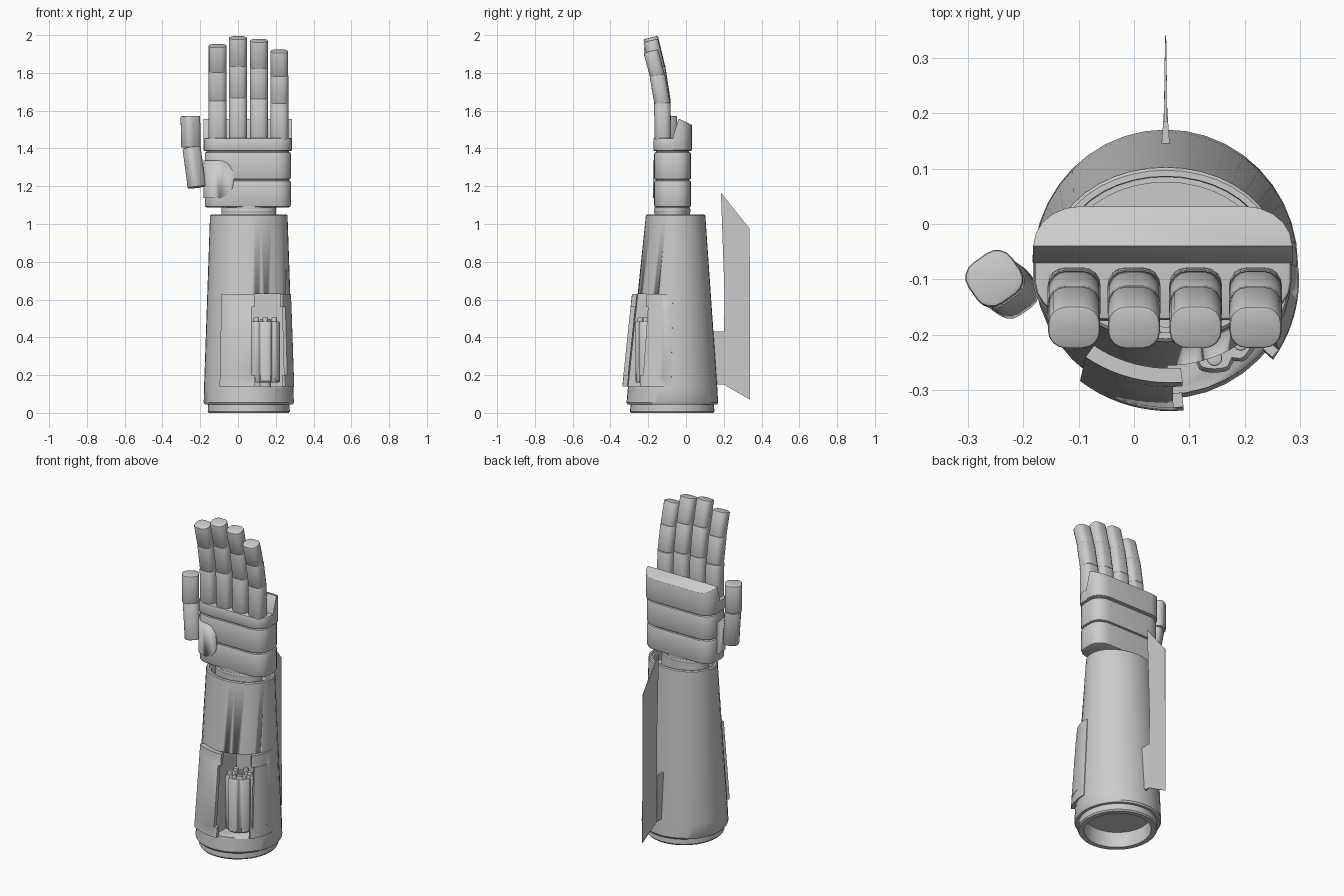
import bpy, bmesh
from math import sin, cos, pi, radians
from mathutils import Vector

if "Cube" in bpy.data.objects:
    bpy.data.objects.remove(bpy.data.objects["Cube"])

CX = 0.057  # forearm axis


def loft(name, rings, bevel=0, angle=35, segs=2):
    """Skin closed rings of equal point count, capping both ends."""
    bm = bmesh.new()
    vs = [[bm.verts.new(p) for p in r] for r in rings]
    n = len(vs[0])
    for a, b in zip(vs, vs[1:]):
        for i in range(n):
            j = (i + 1) % n
            bm.faces.new((a[i], a[j], b[j], b[i]))
    bm.faces.new(vs[0][::-1])
    bm.faces.new(vs[-1])
    bmesh.ops.recalc_face_normals(bm, faces=bm.faces)
    me = bpy.data.meshes.new(name)
    bm.to_mesh(me)
    bm.free()
    ob = bpy.data.objects.new(name, me)
    bpy.context.collection.objects.link(ob)
    bpy.ops.object.select_all(action='DESELECT')
    bpy.context.view_layer.objects.active = ob
    ob.select_set(True)
    if bevel:
        m = ob.modifiers.new("bevel", 'BEVEL')
        m.width, m.segments = bevel, segs
        m.limit_method, m.angle_limit = 'ANGLE', radians(50)
        bpy.ops.object.modifier_apply(modifier=m.name)
    bpy.ops.object.shade_smooth_by_angle(angle=radians(angle))
    return ob


def boolean(ob, cutter, op):
    bpy.ops.object.select_all(action='DESELECT')
    bpy.context.view_layer.objects.active = ob
    ob.select_set(True)
    m = ob.modifiers.new("bool", 'BOOLEAN')
    m.object, m.operation, m.solver = cutter, op, 'EXACT'
    bpy.ops.object.modifier_apply(modifier=m.name)
    bpy.data.objects.remove(cutter)


def ellipse(z, rx, ry, cx, cy, n=40):
    return [(cx + rx * cos(2 * pi * i / n), cy + ry * sin(2 * pi * i / n), z) for i in range(n)]


def rounded_rect(hx, hy, rx, ry, n=4):
    pts = []
    for q, (sx, sy) in enumerate([(1, 1), (-1, 1), (-1, -1), (1, -1)]):
        for i in range(n + 1):
            a = (q + i / n) * pi / 2
            pts.append((sx * (hx - rx) + rx * cos(a), sy * (hy - ry) + ry * sin(a)))
    return pts


def arm(z):
    """Forearm section (rx, ry, cy) at height z."""
    t = (z - 0.13) / 0.92
    return 0.237 - 0.032 * t, 0.237 - 0.08 * t, -0.071 + 0.016 * t


# Forearm shell with hollow ends
def ring(z, off=0.0):
    rx, ry, cy = arm(z)
    return ellipse(z, rx + off, ry + off, CX, cy)


forearm = loft("forearm_shell", [
    ring(0.09, -0.058), ring(0.0, -0.058), ring(0.0, -0.03), ring(0.008, -0.024),
    ring(0.045, -0.024), ring(0.045, -0.008), ring(0.055, -0.001), ring(0.13),
    ring(1.045), ring(1.05, -0.005), ring(1.05, -0.016), ring(1.035, -0.018),
    ring(1.035, -0.028), ring(0.98, -0.028)])

# Open compartment in the forearm front
cut = loft("cutter", [[(x, y, z) for x, y in ((0.06, -0.5), (0.255, -0.5), (0.255, -0.1), (0.06, -0.1))]
                      for z in (0.14, 0.63)])
boolean(forearm, cut, 'DIFFERENCE')


# Sliding doors that follow the forearm surface, with stepped inner edges
def door(name, a_outer, a_inner, a_step, off_outer, off_inner, thick):
    rings = []
    for z, a_edge in ((0.14, a_inner), (0.2, a_inner), (0.201, a_step),
                      (0.56, a_step), (0.561, a_inner), (0.63, a_inner)):
        rx, ry, cy = arm(z)
        n, outer, inner = 10, [], []
        for i in range(n + 1):
            t = i / n
            a = radians(a_outer + (a_edge - a_outer) * t)
            o = off_outer + (off_inner - off_outer) * t
            outer.append((CX + (rx + o) * sin(a), cy - (ry + o) * cos(a), z))
            o -= thick
            inner.append((CX + (rx + o) * sin(a), cy - (ry + o) * cos(a), z))
        rings.append(outer + inner[::-1])
    return loft(name, rings)


door("left_door", -36, 7, 3, 0.026, 0.031, 0.026)
door("right_door", 88, 48, 52, 0.003, 0.024, 0.022)

# Fluted drum with pins inside the compartment
DX, DY = 0.145, -0.187


def drum_ring(z, r):
    pts = []
    for i in range(72):
        a = 2 * pi * i / 72
        k = r - 0.012 * max(0, cos(6 * a)) ** 3
        pts.append((DX + k * cos(a), DY + k * sin(a), z))
    return pts


loft("drum", [drum_ring(0.16, 0.074), drum_ring(0.168, 0.081),
              drum_ring(0.475, 0.081), drum_ring(0.485, 0.074)])
for i in range(6):
    a = (i + 0.5) * pi / 3
    px, py = DX + 0.055 * cos(a), DY + 0.055 * sin(a)
    loft("drum_pin", [ellipse(z, 0.014, 0.014, px, py, 12) for z in (0.47, 0.505)], 0.003)
loft("drum_hub", [ellipse(z, r, r, DX, DY, 20) for z, r in
                  ((0.47, 0.027), (0.498, 0.027), (0.498, 0.017), (0.488, 0.017))])
loft("drum_axle", [ellipse(z, 0.03, 0.03, DX, DY, 16) for z in (0.13, 0.17)])

# Blade fin on the back, thin outside and thick at its root
fin = [(0.185, 1.165), (0.337, 0.975), (0.34, 0.07), (0.2, 0.15), (0.2, 0.43), (0.205, 0.6)]
loft("blade_fin", [[(CX + s * (0.003 if y < 0.3 else 0.001), y, z) for y, z in fin] for s in (-1, 1)])
root = [(0.12, 0.15), (0.205, 0.15), (0.205, 0.43), (0.12, 0.43)]
loft("fin_root", [[(CX + s * (0.009 if y < 0.2 else 0.003), y, z) for y, z in root] for s in (-1, 1)])

# Wrist
loft("wrist", [ellipse(z, 0.145, 0.095, CX, -0.073) for z in (0.95, 1.12)])
loft("wrist_collar", [ellipse(z, 0.145, 0.097, CX, -0.073) for z in (1.06, 1.08)], 0.004)

# Palm bands
HX, HY = 0.052, -0.071


def palm_ring(z, g=0.0):
    return [(HX + x, HY + y, z) for x, y in rounded_rect(0.228 + g, 0.098 + g, 0.085, 0.07, 5)]


loft("palm_core", [palm_ring(z, -0.01) for z in (1.12, 1.44)])
loft("palm_lower", [palm_ring(1.088), palm_ring(1.232)], 0.012)
loft("palm_middle", [palm_ring(1.236), palm_ring(1.38)], 0.008)
loft("palm_upper", [palm_ring(1.386, 0.004), palm_ring(1.456, 0.004)], 0.008)

# Raised knuckle guard along the back of the palm
guard = [(x, y) for x, y, z in palm_ring(0, 0.005) if y > -0.068]
guard = [(HX + 0.235, -0.07)] + guard + [(HX - 0.235, -0.07)]
loft("knuckle_guard", [
    [(x, y, 1.39) for x, y in guard],
    [(x, y, 1.456) for x, y in guard],
    [(x, max(y, -0.04 + 0.1 * (y + 0.07)), 1.557 - 0.45 * max(0, y + 0.04)) for x, y in guard]], 0.005)

# D-shaped thumb base wrapping the palm corner
d = [(-0.19, 1.137), (-0.09, 1.137)]
d += [(-0.09 + 0.068 * cos(a), 1.236 + 0.099 * sin(a)) for a in [(-0.5 + i / 12) * pi for i in range(1, 12)]]
d += [(-0.09, 1.335), (-0.19, 1.335)]
base = loft("thumb_base", [[(x, y, z) for x, z in d] for y in (-0.2, -0.05)])
boolean(base, loft("cutter", [palm_ring(z, 0.006) for z in (1.1, 1.4)]), 'INTERSECT')


# Finger and thumb segments
def segment(name, p0, p1, w, dep, turn=0):
    p0, p1 = Vector(p0), Vector(p1)
    ax = (p1 - p0).normalized()
    u = Vector((cos(turn), sin(turn), 0))
    u = (u - ax * u.dot(ax)).normalized()
    v = ax.cross(u)
    sec = rounded_rect(w / 2, dep / 2, 0.032, 0.032, 4)
    loft(name, [[p + u * a + v * b for a, b in sec] for p in (p0 - ax * 0.006, p1)], 0.006)


path = [(-0.122, 1.45), (-0.126, 1.67), (-0.152, 1.84), (-0.187, 1.987)]
for fx, top in ((-0.108, 1.957), (0.0, 2.0), (0.111, 1.985), (0.219, 1.927)):
    k = (top - 1.455) / 0.545
    pts = [(fx, y, 1.455 + (z - 1.455) * k) for y, z in path]
    for i, part in enumerate(("finger_base", "finger_middle", "finger_tip")):
        segment(part, pts[i], pts[i + 1], 0.096 - 0.001 * i, 0.087 - 0.004 * i)

segment("thumb_lower", (-0.219, -0.123, 1.2), (-0.246, -0.103, 1.405), 0.09, 0.085, radians(35))
segment("thumb_upper", (-0.25, -0.1, 1.412), (-0.252, -0.098, 1.572), 0.095, 0.09, radians(35))
